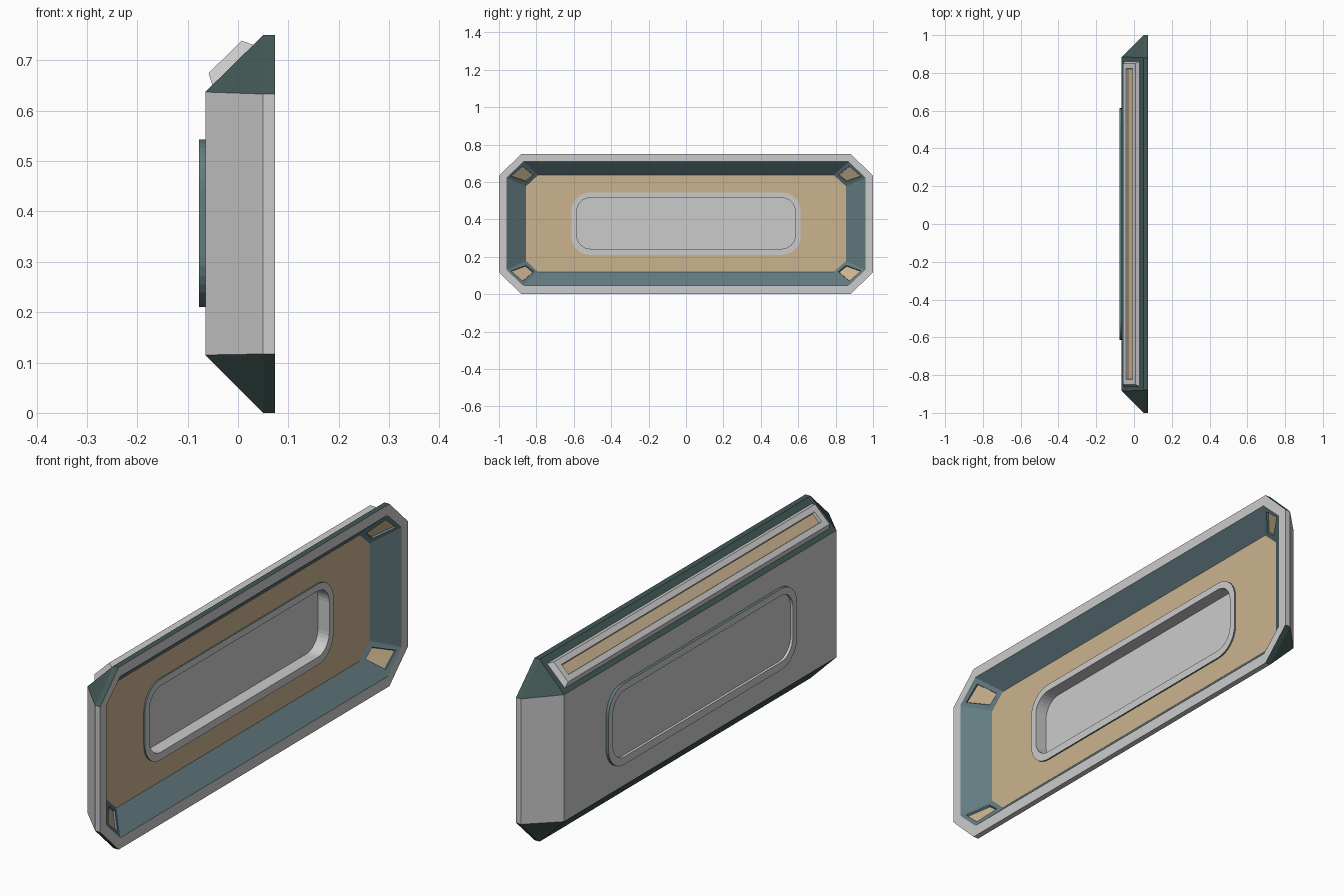
import bpy, bmesh, math
from mathutils import Vector

if "Cube" in bpy.data.objects:
    bpy.data.objects.remove(bpy.data.objects["Cube"])


def material(name, rgb):
    m = bpy.data.materials.new(name)
    m.diffuse_color = (*rgb, 1)
    m.use_nodes = True
    m.node_tree.nodes["Principled BSDF"].inputs["Base Color"].default_value = m.diffuse_color
    return m


MATS = [material("light grey", (0.6, 0.6, 0.6)),
        material("dark teal", (0.055, 0.098, 0.093)),
        material("slate teal", (0.125, 0.2, 0.22)),
        material("tan", (0.6, 0.455, 0.28))]
GREY, DARK, TEAL, TAN = range(4)


def finish(bm, name):
    bmesh.ops.recalc_face_normals(bm, faces=bm.faces)
    me = bpy.data.meshes.new(name)
    bm.to_mesh(me)
    bm.free()
    for m in MATS:
        me.materials.append(m)
    ob = bpy.data.objects.new(name, me)
    bpy.context.collection.objects.link(ob)
    return ob


def octagon(bm, x, y, z0, z1, cy, cz):
    pts = [(y, z0 + cz), (y, z1 - cz), (y - cy, z1), (cy - y, z1),
           (-y, z1 - cz), (-y, z0 + cz), (cy - y, z0), (y - cy, z0)]
    return [bm.verts.new((x, a, b)) for a, b in pts]


def rounded(bm, x, y, z0, z1, r, seg=8):
    out = []
    corners = [(y - r, z1 - r), (r - y, z1 - r), (r - y, z0 + r), (y - r, z0 + r)]
    for k, (cy, cz) in enumerate(corners):
        for i in range(seg + 1):
            a = math.pi / 2 * (k + i / seg)
            out.append(bm.verts.new((x, cy + r * math.cos(a), cz + r * math.sin(a))))
    return out


def bridge(bm, a, b, mats):
    faces = []
    n = len(a)
    for i in range(n):
        j = (i + 1) % n
        vs = list(dict.fromkeys([a[i], a[j], b[j], b[i]]))
        f = bm.faces.new(vs)
        f.material_index = mats[i] if isinstance(mats, list) else mats
        faces.append(f)
    return faces


def fill_with_hole(bm, outer, hole, mat):
    edges = []
    for loop in (outer, hole):
        for i, v in enumerate(loop):
            w = loop[(i + 1) % len(loop)]
            edges.append(bm.edges.get((v, w)) or bm.edges.new((v, w)))
    res = bmesh.ops.triangle_fill(bm, edges=edges, use_beauty=True)
    for f in res["geom"]:
        if isinstance(f, bmesh.types.BMFace):
            f.material_index = mat


# Main tray shell: back plate, sloped sides, rim and sunken floor
bm = bmesh.new()
back = [bm.verts.new((-0.065, y, z)) for y, z in
        ((0.885, 0.115), (0.885, 0.637), (-0.885, 0.637), (-0.885, 0.115))]
back8 = [back[k] for k in (0, 1, 1, 2, 2, 3, 3, 0)]
flange_back = octagon(bm, 0.05, 1.0, 0.0, 0.75, 0.12, 0.117)
flange_front = octagon(bm, 0.073, 1.0, 0.0, 0.75, 0.12, 0.117)
rim_inner = octagon(bm, 0.073, 0.96, 0.045, 0.708, 0.09, 0.085)
floor = octagon(bm, 0.0, 0.855, 0.118, 0.637, 0.065, 0.06)
bridge(bm, back8, flange_back, [GREY, DARK, DARK, DARK, GREY, DARK, DARK, DARK])
bridge(bm, flange_back, flange_front, [GREY, DARK, DARK, DARK, GREY, DARK, GREY, DARK])
bridge(bm, flange_front, rim_inner, GREY)
walls = bridge(bm, rim_inner, floor, TEAL)
hole_front = rounded(bm, 0.0, 0.6, 0.22, 0.533, 0.09)
hole_back = rounded(bm, -0.065, 0.6, 0.22, 0.533, 0.09)
bridge(bm, hole_front, hole_back, GREY)
fill_with_hole(bm, floor, hole_front, TAN)
fill_with_hole(bm, back, hole_back, GREY)
bmesh.ops.recalc_face_normals(bm, faces=bm.faces)
# Tan corner pockets in the inner walls
pockets = [walls[i] for i in (1, 3, 5, 7)]
bmesh.ops.inset_individual(bm, faces=pockets, thickness=0.027, depth=0)
bmesh.ops.inset_individual(bm, faces=pockets, thickness=0.002, depth=-0.008)
for f in pockets:
    f.material_index = TAN
finish(bm, "tray_shell")

# Rounded window frame running through the floor and back plate
bm = bmesh.new()
ob_ = rounded(bm, -0.077, 0.613, 0.21, 0.543, 0.1)
of_ = rounded(bm, 0.006, 0.613, 0.21, 0.543, 0.1)
if_ = rounded(bm, 0.006, 0.585, 0.242, 0.515, 0.075)
ib_ = rounded(bm, -0.077, 0.585, 0.242, 0.515, 0.075)
bridge(bm, ob_, of_, TEAL)
bridge(bm, of_, if_, GREY)
bridge(bm, if_, ib_, GREY)
bridge(bm, ib_, ob_, GREY)
finish(bm, "window_frame")

# Recessed window panel
bm = bmesh.new()
a = rounded(bm, -0.066, 0.586, 0.241, 0.516, 0.075)
b = rounded(bm, -0.046, 0.586, 0.241, 0.516, 0.075)
bridge(bm, a, b, GREY)
bm.faces.new(a)
bm.faces.new(b)
finish(bm, "window_panel")

# Bar on the top slope: tapered frame around a tan strip
bm = bmesh.new()
origin = Vector((-0.065, 0, 0.637))
along = Vector((0.115, 0, 0.113)).normalized()
out = Vector((-along.z, 0, along.x))


def slope_rect(u0, u1, y, h):
    return [bm.verts.new(origin + along * u + out * h + Vector((0, v, 0)))
            for u, v in ((u0, -y), (u1, -y), (u1, y), (u0, y))]


loops = [slope_rect(0.018, 0.135, 0.862, -0.003),
         slope_rect(0.031, 0.123, 0.85, 0.022),
         slope_rect(0.054, 0.1, 0.822, 0.022),
         slope_rect(0.056, 0.098, 0.82, 0.01)]
for p, q in zip(loops, loops[1:]):
    bridge(bm, p, q, GREY)
bm.faces.new(loops[0])
bm.faces.new(loops[-1]).material_index = TAN
finish(bm, "top_bar")
